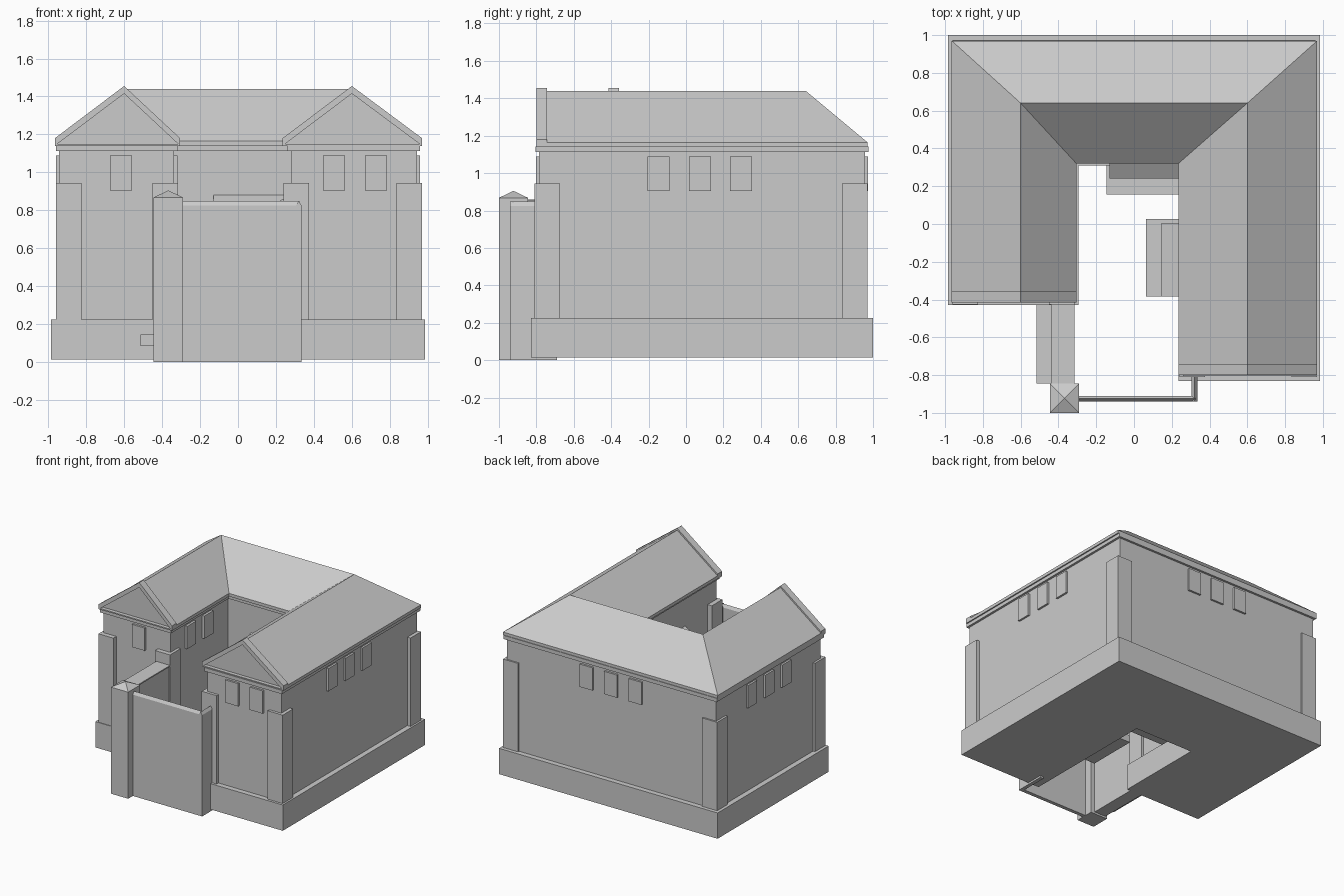
import bpy
import bmesh

if "Cube" in bpy.data.objects:
    bpy.data.objects.remove(bpy.data.objects["Cube"], do_unlink=True)

stone = bpy.data.materials.new("stone_grey")
stone.use_nodes = True
GREY = (0.6, 0.6, 0.6, 1)
stone.diffuse_color = GREY
stone.node_tree.nodes["Principled BSDF"].inputs["Base Color"].default_value = GREY


def finish(name, bm):
    bmesh.ops.recalc_face_normals(bm, faces=bm.faces)
    mesh = bpy.data.meshes.new(name)
    bm.to_mesh(mesh)
    bm.free()
    mesh.materials.append(stone)
    obj = bpy.data.objects.new(name, mesh)
    bpy.context.collection.objects.link(obj)
    return obj


def prism(name, profile, axis, lo, hi):
    """Extrude a 2D profile along one axis from lo to hi."""
    def place(p, d):
        v = list(p)
        v.insert(axis, d)
        return v
    bm = bmesh.new()
    a = [bm.verts.new(place(p, lo)) for p in profile]
    b = [bm.verts.new(place(p, hi)) for p in profile]
    bm.faces.new(a)
    bm.faces.new(b)
    n = len(profile)
    for i in range(n):
        j = (i + 1) % n
        bm.faces.new((a[i], a[j], b[j], b[i]))
    return finish(name, bm)


def box(name, x0, x1, y0, y1, z0, z1):
    return prism(name, [(x0, y0), (x1, y0), (x1, y1), (x0, y1)], 2, z0, z1)


def u_plan(d):
    """U-shaped footprint, shrunk inward by d, open to the front."""
    left, right, back = -0.985 + d, 0.985 - d, 1.0 - d
    front_l, front_r = -0.43 + d, -0.83 + d
    in_l, in_r, in_b = -0.295 - d, 0.235 + d, 0.31 + d
    return [(left, front_l), (left, back), (right, back), (right, front_r),
            (in_r, front_r), (in_r, in_b), (in_l, in_b), (in_l, front_l)]


# Stacked courses of the building
prism("plinth", u_plan(0), 2, 0.015, 0.225)
prism("walls", u_plan(0.043), 2, 0.2, 1.12)
prism("cornice", u_plan(0.025), 2, 1.112, 1.142)

# Hipped roof with two gabled wings
EAVE, SOFFIT, RIDGE = 1.165, 1.14, 1.44
LX, LI, RI, RX = -0.965, -0.305, 0.235, 0.97
FL, FR, SET = -0.415, -0.80, 0.03
plan = [(LX, FL + SET), (LX, 0.97), (RX, 0.97), (RX, FR + SET),
        (RI, FR + SET), (RI, 0.32), (LI, 0.32), (LI, FL + SET)]
ridge = [(-0.6, FL + SET), (-0.6, 0.64), (0.6, 0.64), (0.6, FR + SET)]
bm = bmesh.new()
low = [bm.verts.new((x, y, SOFFIT)) for x, y in plan]
top = [bm.verts.new((x, y, EAVE)) for x, y in plan]
rid = [bm.verts.new((x, y, RIDGE)) for x, y in ridge]
bm.faces.new(low)
for i in range(8):
    j = (i + 1) % 8
    if i not in (3, 7):
        bm.faces.new((low[i], low[j], top[j], top[i]))
for i in range(3):
    bm.faces.new((top[i], top[i + 1], rid[i + 1], rid[i]))
    bm.faces.new((rid[i], rid[i + 1], top[6 - i], top[7 - i]))
bm.faces.new((low[0], top[0], rid[0], top[7], low[7]))
bm.faces.new((low[3], top[3], rid[3], top[4], low[4]))
finish("roof", bm)

# Raised gable boards and the sill under each pediment
for side, xl, xm, xr, y in (("left", LX, -0.6, LI, FL), ("right", RI, 0.6, RX, FR)):
    chevron = [(xl, 1.14), (xl, 1.18), (xm, 1.455), (xr, 1.18), (xr, 1.14), (xm, 1.415)]
    prism(side + "_gable_board", chevron, 1, y, y + 0.058)
    box(side + "_gable_sill", xl, xr, y, y + 0.04, SOFFIT, 1.15)

# Corner pilasters
W = 0.135
corners = [(-0.96, -0.425), (-0.45, -0.425), (0.24, -0.81), (0.835, -0.81),
           (-0.96, 0.835), (0.835, 0.835)]
for i, (x, y) in enumerate(corners):
    box(f"pilaster_{i}", x, x + W, y, y + W, 0.21, 0.945)


# Window plates
def window(name, x, y, along_x):
    hx, hy = (0.058, 0.016) if along_x else (0.016, 0.058)
    box(name, x - hx, x + hx, y - hy, y + hy, 0.905, 1.09)


for i, (x, y) in enumerate([(-0.617, -0.387), (0.505, -0.787), (0.726, -0.787),
                            (-0.22, 0.957), (0, 0.957), (0.22, 0.957)]):
    window(f"window_end_{i}", x, y, True)
for i, (x, y) in enumerate([(0.942, -0.147), (0.942, 0.075), (0.942, 0.294),
                            (-0.942, 0.07), (-0.942, 0.29), (-0.942, 0.51),
                            (-0.335, -0.14), (-0.335, 0.08)]):
    window(f"window_side_{i}", x, y, False)

# Sloped door canopies and door steps in the courtyard
prism("back_canopy", [(0.24, 0.77), (0.24, 0.81), (0.36, 0.885), (0.36, 0.845)], 0, -0.13, 0.28)
prism("side_canopy", [(0.145, 0.77), (0.145, 0.81), (0.285, 0.885), (0.285, 0.845)][:],
      1, -0.385, 0.005).name = "side_canopy"
box("back_step", -0.145, 0.25, 0.155, 0.33, 0.085, 0.145)
box("side_step", 0.063, 0.25, -0.385, 0.027, 0.085, 0.145)

# Corner post with pyramid cap
PX0, PX1, PY0, PY1, PZ = -0.445, -0.29, -1.0, -0.845, 0.868
box("gate_post", PX0, PX1, PY0, PY1, 0, PZ)
bm = bmesh.new()
base = [bm.verts.new((x, y, PZ)) for x, y in
        ((PX0, PY0), (PX1, PY0), (PX1, PY1), (PX0, PY1))]
tip = bm.verts.new(((PX0 + PX1) / 2, (PY0 + PY1) / 2, 0.905))
bm.faces.new(base)
for i in range(4):
    bm.faces.new((base[i], base[(i + 1) % 4], tip))
finish("gate_post_cap", bm)

# Yard walls, with bevelled copings on the thin ones
prism("front_yard_wall", [(-0.94, 0), (-0.94, 0.825), (-0.925, 0.848),
                          (-0.91, 0.825), (-0.91, 0)], 0, -0.36, 0.325)
prism("return_yard_wall", [(0.305, 0), (0.305, 0.825), (0.32, 0.848),
                           (0.335, 0.825), (0.335, 0)], 1, -0.94, -0.69)
box("left_yard_wall", -0.43, -0.325, -0.86, -0.39, 0.015, 0.852)
box("left_wall_coping", -0.44, -0.315, -0.86, -0.39, 0.85, 0.86)
box("left_wall_ledge", -0.515, -0.4, -0.845, -0.42, 0.085, 0.145)
